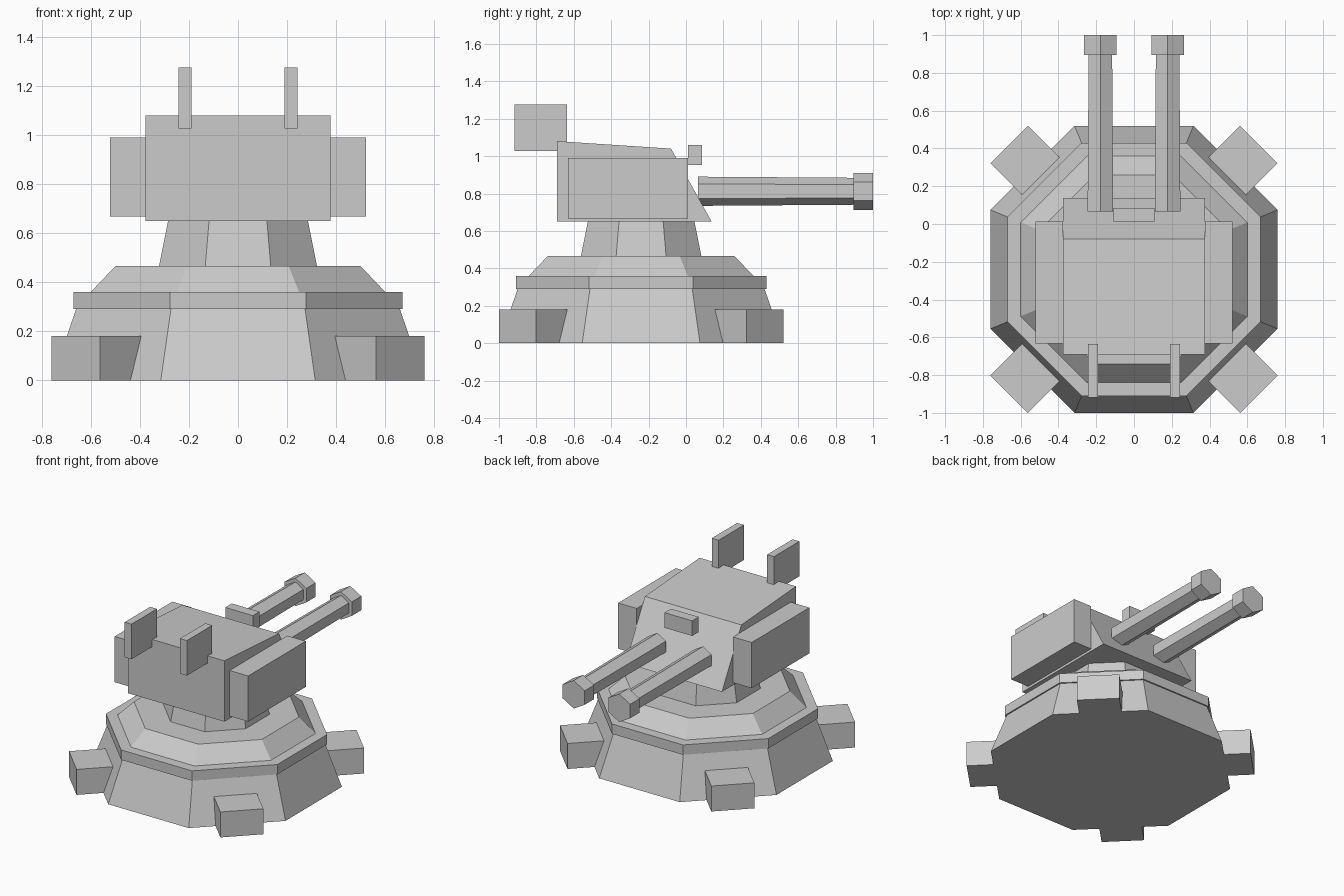
import bpy
import bmesh
from math import pi, cos, sin
from mathutils import Matrix, Vector

if "Cube" in bpy.data.objects:
    bpy.data.objects.remove(bpy.data.objects["Cube"])

BASE_Y = -0.24  # pedestal axis


def finish(name, bm, matrix=None):
    if matrix is not None:
        bm.transform(matrix)
    bmesh.ops.recalc_face_normals(bm, faces=bm.faces[:])
    me = bpy.data.meshes.new(name)
    bm.to_mesh(me)
    bm.free()
    ob = bpy.data.objects.new(name, me)
    bpy.context.collection.objects.link(ob)
    return ob


def stack(name, sides, profile, phase, matrix):
    """Capped loft of n-sided rings; profile = (corner radius, height)."""
    bm = bmesh.new()
    rings = []
    for r, h in profile:
        angles = [phase + 2 * pi * i / sides for i in range(sides)]
        rings.append([bm.verts.new((r * cos(a), r * sin(a), h)) for a in angles])
    for lo, hi in zip(rings, rings[1:]):
        for i in range(sides):
            j = (i + 1) % sides
            bm.faces.new((lo[i], lo[j], hi[j], hi[i]))
    bm.faces.new(rings[0])
    bm.faces.new(rings[-1])
    return finish(name, bm, matrix)


def box(name, lo, hi, matrix=None):
    lo, hi = Vector(lo), Vector(hi)
    bm = bmesh.new()
    bmesh.ops.create_cube(bm, size=1)
    bm.transform(Matrix.Translation((lo + hi) / 2) @ Matrix.Diagonal((*(hi - lo), 1)))
    return finish(name, bm, matrix)


def octagon(name, profile):
    # profile gives flat-to-centre distances
    pts = [(a / cos(pi / 8), z) for a, z in profile]
    return stack(name, 8, pts, pi / 8, Matrix.Translation((0, BASE_Y, 0)))


# Octagonal pedestal
octagon("base_skirt", [(0.76, 0), (0.66, 0.29)])
octagon("base_band", [(0.67, 0.29), (0.67, 0.36)])
octagon("base_deck", [(0.60, 0.36), (0.50, 0.465)])
octagon("neck", [(0.322, 0.465), (0.285, 0.65)])

# Four diagonal feet
for i in range(4):
    turn = Matrix.Translation((0, BASE_Y, 0)) @ Matrix.Rotation(pi / 4 + i * pi / 2, 4, 'Z')
    box(f"foot_{i + 1}", (0.66, -0.14, 0), (0.935, 0.14, 0.18), turn)

# Turret head: side profile (y, z) extruded across x
bm = bmesh.new()
profile = [(-0.69, 0.65), (0.137, 0.65), (-0.08, 1.04), (-0.69, 1.08)]
left, right = [[bm.verts.new((x, y, z)) for y, z in profile] for x in (-0.377, 0.377)]
bm.faces.new(left)
bm.faces.new(right)
for i in range(4):
    j = (i + 1) % 4
    bm.faces.new((left[i], left[j], right[j], right[i]))
finish("turret_head", bm)

# Sight block ahead of the sloped face
box("sight_block", (-0.108, 0.012, 0.953), (0.108, 0.085, 1.06))

# Mirrored side armour, rear fins and hexagonal guns
for s, side in ((-1, "left"), (1, "right")):
    def pair(name, x0, x1, y0, y1, z0, z1):
        xs = sorted((s * x0, s * x1))
        box(f"{side}_{name}", (xs[0], y0, z0), (xs[1], y1, z1))

    pair("armour_panel", 0.377, 0.522, -0.632, 0.012, 0.667, 0.99)
    pair("rear_fin", 0.19, 0.243, -0.918, -0.635, 1.027, 1.275)
    # local z runs along +y, hexagon corner pointing up
    aim = Matrix.Translation((s * 0.178, 0, 0.812)) @ Matrix.Rotation(-pi / 2, 4, 'X')
    stack(f"{side}_barrel", 6, [(0.078, 0.065), (0.072, 0.90)], pi / 2, aim)
    stack(f"{side}_muzzle", 6, [(0.099, 0.895), (0.099, 1.0)], pi / 2, aim)
